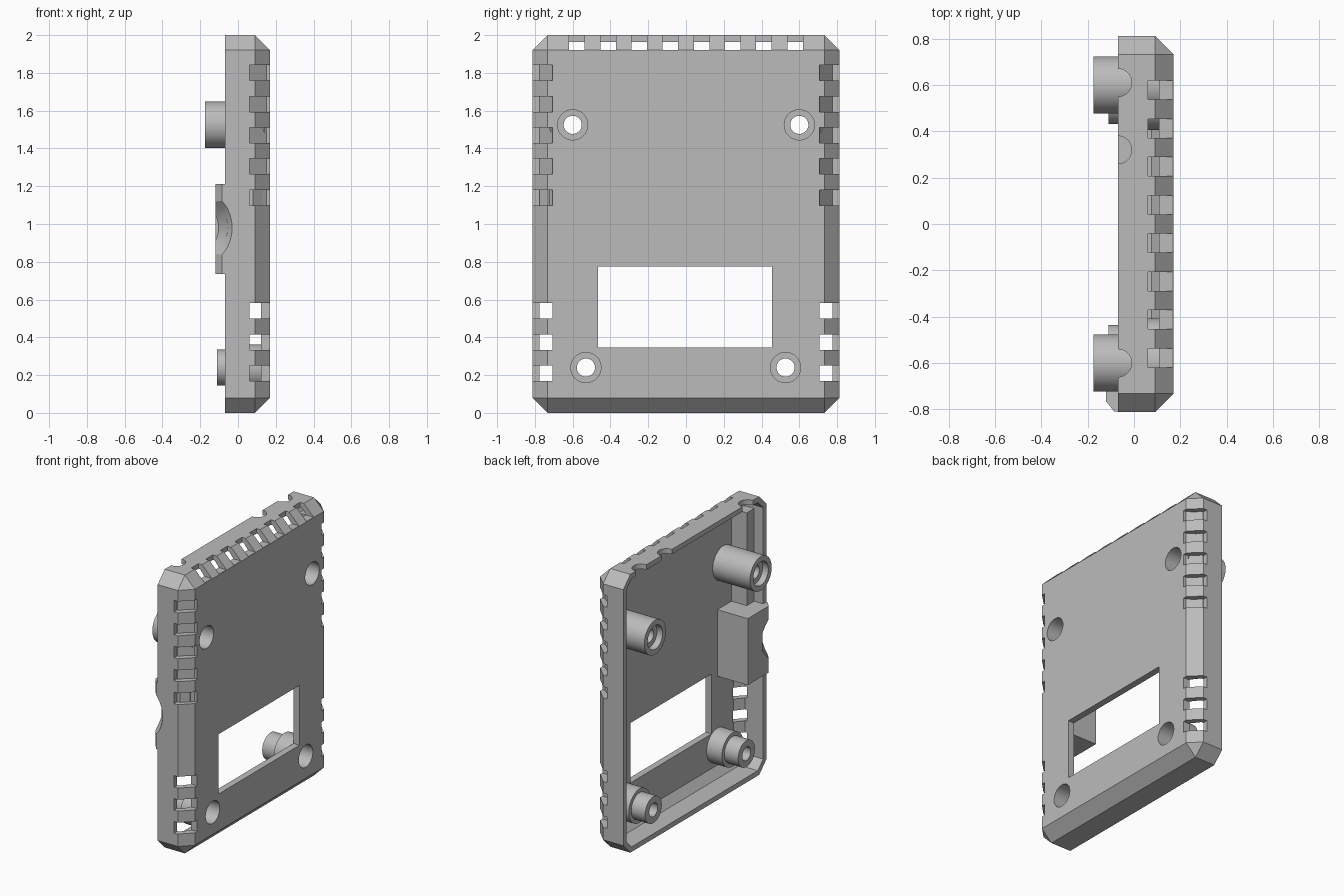
import bpy, bmesh
from math import pi
from mathutils import Matrix, Vector

cube = bpy.data.objects.get("Cube")
if cube:
    bpy.data.objects.remove(cube, do_unlink=True)

grey = bpy.data.materials.new("plain_grey")
grey.use_nodes = True
grey.diffuse_color = (0.5, 0.5, 0.5, 1)
grey.node_tree.nodes["Principled BSDF"].inputs["Base Color"].default_value = (0.5, 0.5, 0.5, 1)


def make(name, bm):
    bmesh.ops.recalc_face_normals(bm, faces=bm.faces)
    mesh = bpy.data.meshes.new(name)
    bm.to_mesh(mesh)
    bm.free()
    mesh.materials.append(grey)
    obj = bpy.data.objects.new(name, mesh)
    bpy.context.collection.objects.link(obj)
    return obj


def hull(name, points):
    bm = bmesh.new()
    for p in points:
        bm.verts.new(p)
    bmesh.ops.convex_hull(bm, input=bm.verts)
    bmesh.ops.dissolve_limit(bm, angle_limit=0.01, verts=bm.verts, edges=bm.edges)
    return make(name, bm)


def box(name, x, y, z):
    return hull(name, [(a, b, c) for a in x for b in y for c in z])


def add_rod(bm, axis, start, end, centre, r1, r2=None):
    """Cylinder or cone along an axis, from start to end."""
    direction = Vector((axis == "X", axis == "Y", axis == "Z"))
    turn = Vector((0, 0, 1)).rotation_difference(direction).to_matrix().to_4x4()
    place = Matrix.Translation(Vector(centre) + direction * (start + end) / 2) @ turn
    bmesh.ops.create_cone(bm, cap_ends=True, segments=40, radius1=r1,
                          radius2=r1 if r2 is None else r2, depth=end - start, matrix=place)


def rod(name, *args):
    bm = bmesh.new()
    add_rod(bm, *args)
    return make(name, bm)


def boolean(obj, others, operation="DIFFERENCE"):
    for other in others:
        mod = obj.modifiers.new("boolean", "BOOLEAN")
        mod.operation, mod.solver, mod.object = operation, "EXACT", other
    bpy.context.view_layer.update()
    result = bpy.data.meshes.new_from_object(
        obj.evaluated_get(bpy.context.evaluated_depsgraph_get()))
    obj.modifiers.clear()
    obj.data = result


def chamfered_block(name, inset, x_open, x_edge, x_panel, chamfer):
    """Rectangular tray shape: clipped corners, bevelled toward the panel."""
    w, h = 0.812 - inset, 1 - inset
    pts = []
    for sy in (-1, 1):
        for sz in (-1, 1):
            for x in (x_open, x_edge):
                pts.append((x, sy * w, 1 + sz * (h - chamfer)))
                pts.append((x, sy * (w - chamfer), 1 + sz * h))
            pts.append((x_panel, sy * (w - chamfer), 1 + sz * (h - chamfer)))
    return hull(name, pts)


# Hollow case
case = chamfered_block("case_shell", 0, -0.07, 0.09, 0.17, 0.08)
cutters = [chamfered_block("cavity_cutter", 0.036, -0.2, 0.075, 0.122, 0.06),
           box("window_cutter", (0, 0.3), (-0.465, 0.455), (0.345, 0.775))]

# Vent slots along the sides and the top
for side in (-1, 1):
    for z in (0.21, 0.375, 0.54, 1.14, 1.305, 1.47, 1.635, 1.80):
        cutters.append(box("side_slot_cutter", (0.06, 0.3), (side * 0.708, side * 0.9),
                           (z - 0.041, z + 0.041)))
for i in range(8):
    y = (i - 3.5) * 0.165
    cutters.append(box("top_slot_cutter", (0.06, 0.3), (y - 0.041, y + 0.041), (1.922, 2.1)))

# Round cable notches in the top wall
for y in (0.61, 0.32, -0.6):
    cutters.append(rod("cable_notch_cutter", "Z", 1.9, 2.1, (-0.07, y, 0), 0.06))

# Flared plug recess in the front wall
recess = rod("recess_cutter", "Y", -0.815, -0.70, (-0.253, 0, 0.98), 0.224, 0.15)
cutters.append(recess)

# Screw posts, bored through and counterbored from the panel
posts = []
for y, z, upper in ((-0.6, 1.525, True), (0.6, 1.525, True),
                    (-0.53, 0.24, False), (0.527, 0.24, False)):
    bores = [rod("screw_cutter", "X", -0.3, 0.3, (0, y, z), 0.048),
             rod("counterbore_cutter", "X", 0.0, 0.3, (0, y, z), 0.08)]
    cutters += bores
    if upper:
        post = rod("upper_post", "X", -0.175, 0.14, (0, y, z), 0.123)
        bores.append(rod("socket_cutter", "X", -0.3, -0.13, (0, y, z), 0.085))
        cutters.append(bores[-1])
    else:
        post = rod("lower_post", "X", -0.11, 0.14, (0, y, z), 0.095)
        collar = rod("collar_cutter", "X", 0.0, 0.14, (0, y, z), 0.122)
        boolean(post, [collar], "UNION")
        bpy.data.objects.remove(collar, do_unlink=True)
    boolean(post, bores)
    posts.append(post)

boolean(case, cutters)

# Connector block with a sloped outer end
profile = [(0.13, -0.53), (-0.12, -0.53), (-0.12, -0.765), (-0.085, -0.81), (-0.06, -0.81),
           (-0.06, -0.775), (0.08, -0.775), (0.13, -0.73)]
bm = bmesh.new()
face = bm.faces.new([bm.verts.new((x, y, 0.735)) for x, y in profile])
grown = bmesh.ops.extrude_face_region(bm, geom=[face])["geom"]
bmesh.ops.translate(bm, vec=(0, 0, 0.478),
                    verts=[v for v in grown if isinstance(v, bmesh.types.BMVert)])
connector = make("connector_block", bm)
boolean(connector, [recess])

# Slanted liners behind the upper side vents
liner = [(0.06, 0.775), (0.15, 0.708), (0.125, 0.69), (0.0, 0.69), (0.0, 0.775)]
for side in (-1, 1):
    hull("vent_liner", [(x, side * y, z) for x, y in liner for z in (1.08, 1.88)])

# Clear away the cutters, then smooth only the round walls
for cutter in set(cutters):
    bpy.data.objects.remove(cutter, do_unlink=True)
bpy.ops.object.select_all(action="DESELECT")
for obj in posts + [case, connector]:
    obj.select_set(True)
bpy.context.view_layer.objects.active = case
bpy.ops.object.shade_smooth_by_angle(angle=pi / 6)
